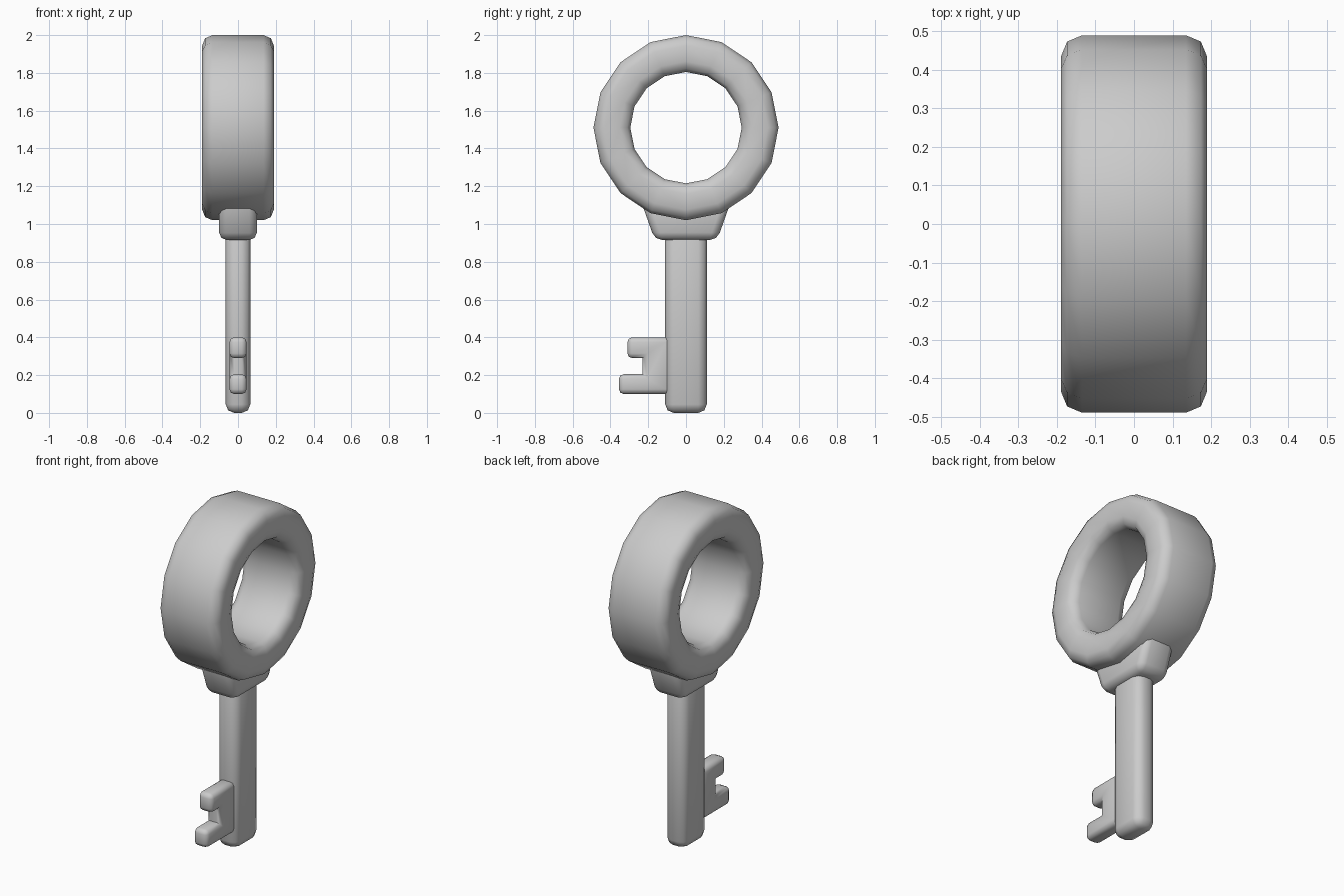
import bpy
import bmesh
from math import sin, cos, pi, radians

cube = bpy.data.objects.get("Cube")
if cube:
    bpy.data.objects.remove(cube, do_unlink=True)

# Single grey material
GREY = (0.6, 0.6, 0.6, 1)
grey = bpy.data.materials.new("grey_metal")
grey.use_nodes = True
grey.diffuse_color = GREY
grey.node_tree.nodes["Principled BSDF"].inputs["Base Color"].default_value = GREY


def finish(name, bm, bevel):
    """Round the sharp convex edges and turn the mesh into a smooth object."""
    bmesh.ops.recalc_face_normals(bm, faces=bm.faces)
    edges = [e for e in bm.edges if e.calc_face_angle_signed(0) > radians(40)]
    bmesh.ops.bevel(bm, geom=edges, offset=bevel, segments=2, profile=0.5,
                    affect='EDGES', clamp_overlap=True)
    bmesh.ops.recalc_face_normals(bm, faces=bm.faces)
    mesh = bpy.data.meshes.new(name)
    bm.to_mesh(mesh)
    bm.free()
    mesh.materials.append(grey)
    obj = bpy.data.objects.new(name, mesh)
    bpy.context.collection.objects.link(obj)
    bpy.ops.object.select_all(action='DESELECT')
    bpy.context.view_layer.objects.active = obj
    obj.select_set(True)
    bpy.ops.object.shade_smooth_by_angle(angle=radians(50))
    return obj


def slab(name, outline, half_x, bevel):
    """Extrude a (y, z) outline along x, centred on x = 0."""
    bm = bmesh.new()
    face = bm.faces.new([bm.verts.new((-half_x, y, z)) for y, z in outline])
    new = bmesh.ops.extrude_face_region(bm, geom=[face])["geom"]
    verts = [v for v in new if isinstance(v, bmesh.types.BMVert)]
    bmesh.ops.translate(bm, verts=verts, vec=(2 * half_x, 0, 0))
    return finish(name, bm, bevel)


def ring(name, outer, inner, half_x, centre_z, sides, bevel):
    """Thick ring around the x axis."""
    bm = bmesh.new()
    section = [(-half_x, outer), (half_x, outer), (half_x, inner), (-half_x, inner)]
    loops = []
    for i in range(sides):
        a = 2 * pi * i / sides
        loops.append([bm.verts.new((x, r * sin(a), centre_z + r * cos(a)))
                      for x, r in section])
    for i in range(sides):
        p, q = loops[i - 1], loops[i]
        for j in range(4):
            bm.faces.new((p[j - 1], p[j], q[j], q[j - 1]))
    return finish(name, bm, bevel)


# Round handle
ring("handle_ring", 0.49, 0.295, 0.19, 1.51, 16, 0.055)

# Flared collar under the handle
slab("collar", [(-0.165, 0.915), (0.165, 0.915), (0.245, 1.14), (-0.245, 1.14)], 0.1, 0.04)

# Long shaft
slab("shaft", [(-0.11, 0), (0.11, 0), (0.11, 1.0), (-0.11, 1.0)], 0.065, 0.045)

# Toothed bit
slab("bit", [(-0.08, 0.1), (-0.08, 0.4), (-0.31, 0.4), (-0.31, 0.29), (-0.23, 0.29),
             (-0.23, 0.205), (-0.355, 0.205), (-0.355, 0.1)], 0.045, 0.025)
